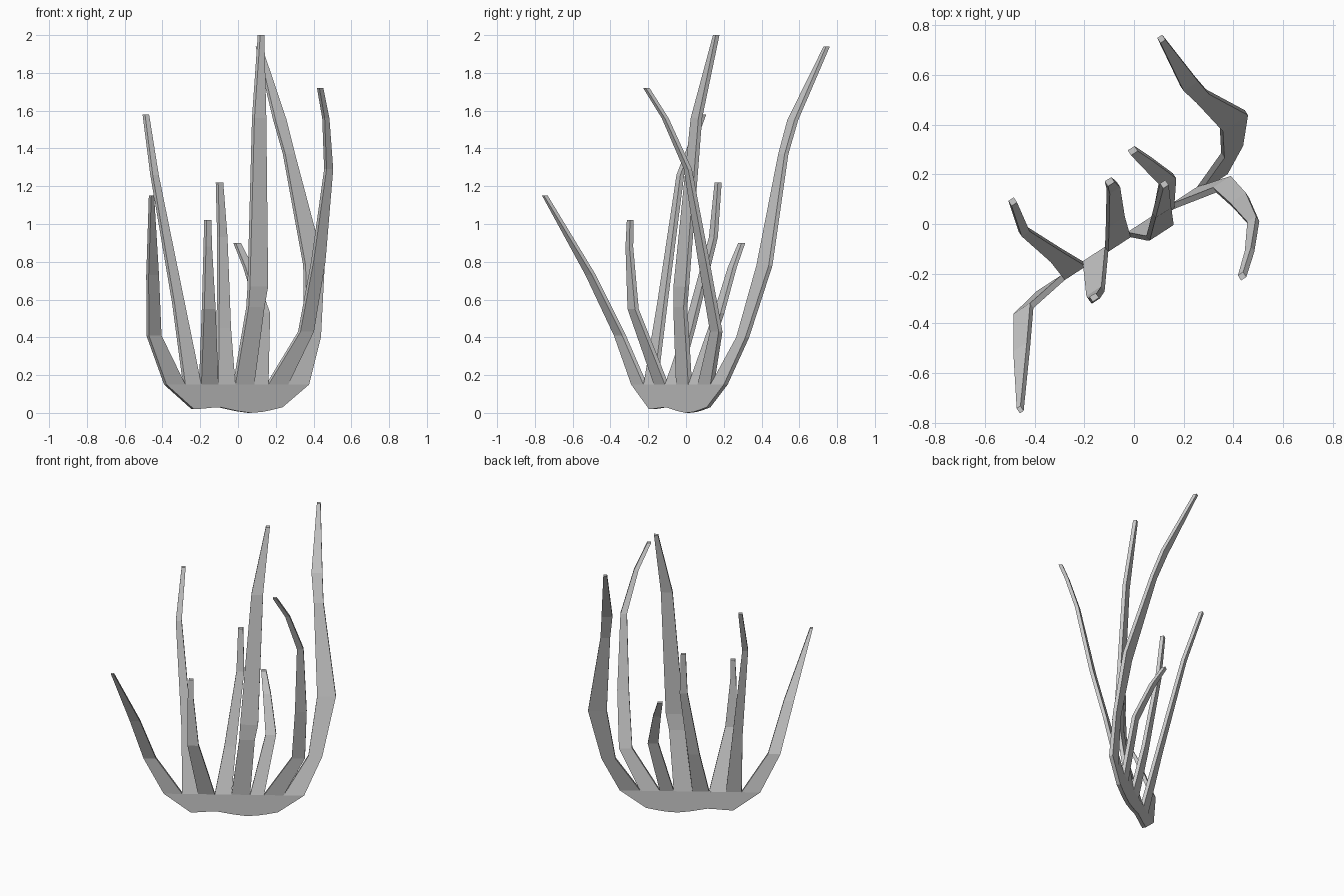
import bpy, math
from mathutils import Vector

if "Cube" in bpy.data.objects:
    bpy.data.objects.remove(bpy.data.objects["Cube"])

ANGLE = math.radians(33)                 # every blade faces the same way
ALONG = Vector((math.cos(ANGLE), math.sin(ANGLE), 0))
ACROSS = Vector((-math.sin(ANGLE), math.cos(ANGLE), 0))
THICK = 0.024
TOP = 0.15                               # height where blades leave the base


def line_y(x):
    # diagonal line that the base follows in plan
    return 0.65 * x - 0.03


def skin(name, rings, cap_start, cap_end):
    # join four-sided rings into a flat-shaded tube
    verts = [p for r in rings for p in r]
    faces = []
    for i in range(len(rings) - 1):
        for j in range(4):
            a, b = i * 4 + j, i * 4 + (j + 1) % 4
            faces.append((a, b, b + 4, a + 4))
    n = len(verts)
    if cap_start:
        faces.append((3, 2, 1, 0))
    if cap_end:
        faces.append((n - 4, n - 3, n - 2, n - 1))
    mesh = bpy.data.meshes.new(name)
    mesh.from_pydata(verts, [], faces)
    mesh.update()
    ob = bpy.data.objects.new(name, mesh)
    bpy.context.collection.objects.link(ob)
    return ob


def blade(name, x0, x1, sections):
    # flat strip: sections are (x, y, z, width), starting on the base
    xm = (x0 + x1) / 2
    start = (xm, line_y(xm), TOP, (x1 - x0) / math.cos(ANGLE))
    rings = []
    for x, y, z, w in [start] + sections:
        c, u, v = Vector((x, y, z)), ALONG * w / 2, ACROSS * THICK / 2
        rings.append([c - u - v, c + u - v, c + u + v, c - u + v])
    skin(name, rings, False, True)


# base: curved strip under all the blades
top_x = [-0.385, -0.285, -0.2, -0.11, -0.02, 0.08, 0.155, 0.26, 0.37]
low_x = [-0.24, -0.2, -0.15, -0.1, -0.01, 0.06, 0.12, 0.17, 0.23]
low_z = [0.02, 0.022, 0.027, 0.03, 0.01, 0.0, 0.005, 0.015, 0.03]
rings = []
for tx, lx, lz in zip(top_x, low_x, low_z):
    t, l = Vector((tx, line_y(tx), TOP)), Vector((lx, line_y(lx), lz))
    v = ACROSS * THICK / 2
    rings.append([l - v, l + v, t + v, t - v])
base = skin("base", rings, True, True)

# blades, from left to right along the base
blade("outer_left_blade", top_x[0], top_x[1], [
    (-0.445, -0.35, 0.41, 0.08), (-0.452, -0.505, 0.73, 0.065),
    (-0.458, -0.747, 1.15, 0.018)])
blade("tall_left_blade", top_x[1], top_x[2], [
    (-0.315, -0.125, 0.58, 0.065), (-0.442, -0.03, 1.26, 0.038),
    (-0.488, 0.09, 1.58, 0.026)])
blade("short_front_blade", top_x[2], top_x[3], [
    (-0.155, -0.28, 0.55, 0.072), (-0.16, -0.30, 0.88, 0.038),
    (-0.16, -0.295, 1.02, 0.03)])
blade("middle_blade", top_x[3], top_x[4], [
    (-0.075, 0.02, 0.45, 0.075), (-0.083, 0.145, 0.93, 0.05),
    (-0.098, 0.17, 1.22, 0.032)])
blade("tallest_blade", top_x[4], top_x[5], [
    (0.092, -0.03, 0.56, 0.1), (0.105, -0.025, 0.67, 0.115),
    (0.112, 0.055, 1.56, 0.075), (0.122, 0.16, 2.0, 0.026)])
blade("short_back_blade", top_x[5], top_x[6], [
    (0.135, 0.175, 0.53, 0.068), (0.055, 0.245, 0.77, 0.05),
    (-0.005, 0.295, 0.9, 0.032)])
blade("tall_right_blade", top_x[6], top_x[7], [
    (0.36, 0.16, 0.43, 0.085), (0.425, 0.095, 0.8, 0.075),
    (0.48, 0.01, 1.29, 0.042), (0.465, -0.11, 1.56, 0.03),
    (0.435, -0.21, 1.72, 0.025)])
blade("outer_right_blade", top_x[7], top_x[8], [
    (0.395, 0.30, 0.40, 0.09), (0.402, 0.415, 0.78, 0.12),
    (0.27, 0.515, 1.37, 0.062), (0.222, 0.565, 1.55, 0.07),
    (0.11, 0.745, 1.94, 0.024)])

# make all faces point outward
import bmesh
for ob in bpy.context.collection.objects:
    bm = bmesh.new()
    bm.from_mesh(ob.data)
    bmesh.ops.recalc_face_normals(bm, faces=bm.faces)
    bm.to_mesh(ob.data)
    bm.free()
